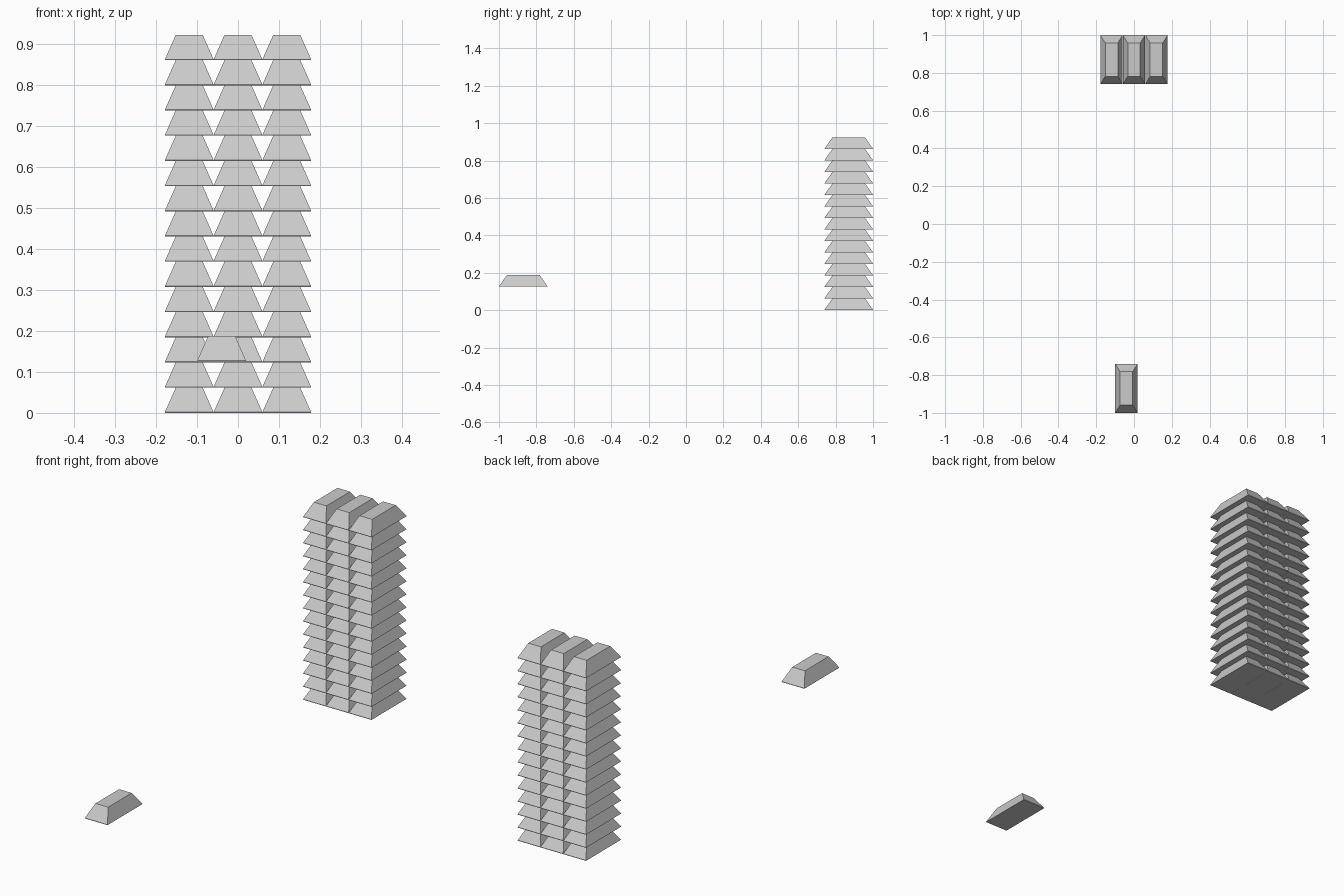
import bpy

if "Cube" in bpy.data.objects:
    bpy.data.objects.remove(bpy.data.objects["Cube"])

HEIGHT = 0.0615
PITCH_X = 0.119
LAYERS, COLUMNS = 15, 3

# Shared tapered ingot: thin vertical lip, then sloped sides to a smaller top
def ingot_mesh():
    rings = [(0.0593, 0.13, 0.0), (0.0593, 0.13, 0.002), (0.033, 0.088, HEIGHT)]
    verts = [(sx * hx, sy * hy, z) for hx, hy, z in rings
             for sx, sy in ((-1, -1), (1, -1), (1, 1), (-1, 1))]
    faces = [(3, 2, 1, 0), (8, 9, 10, 11)]
    for r in (0, 4):
        for i in range(4):
            j = (i + 1) % 4
            faces.append((r + i, r + j, r + j + 4, r + i + 4))
    mesh = bpy.data.meshes.new("ingot")
    mesh.from_pydata(verts, [], faces)
    return mesh

mesh = ingot_mesh()

def add_ingot(name, location):
    obj = bpy.data.objects.new(name, mesh)
    obj.location = location
    bpy.context.collection.objects.link(obj)

# Stack of ingots at the back
for layer in range(LAYERS):
    for col in range(COLUMNS):
        add_ingot(f"stacked_ingot_{layer + 1}_{col + 1}",
                  ((col - 1) * PITCH_X, 0.87, layer * HEIGHT))

# Single loose ingot floating at the front
add_ingot("loose_ingot", (-0.04, -0.87, 0.126))
